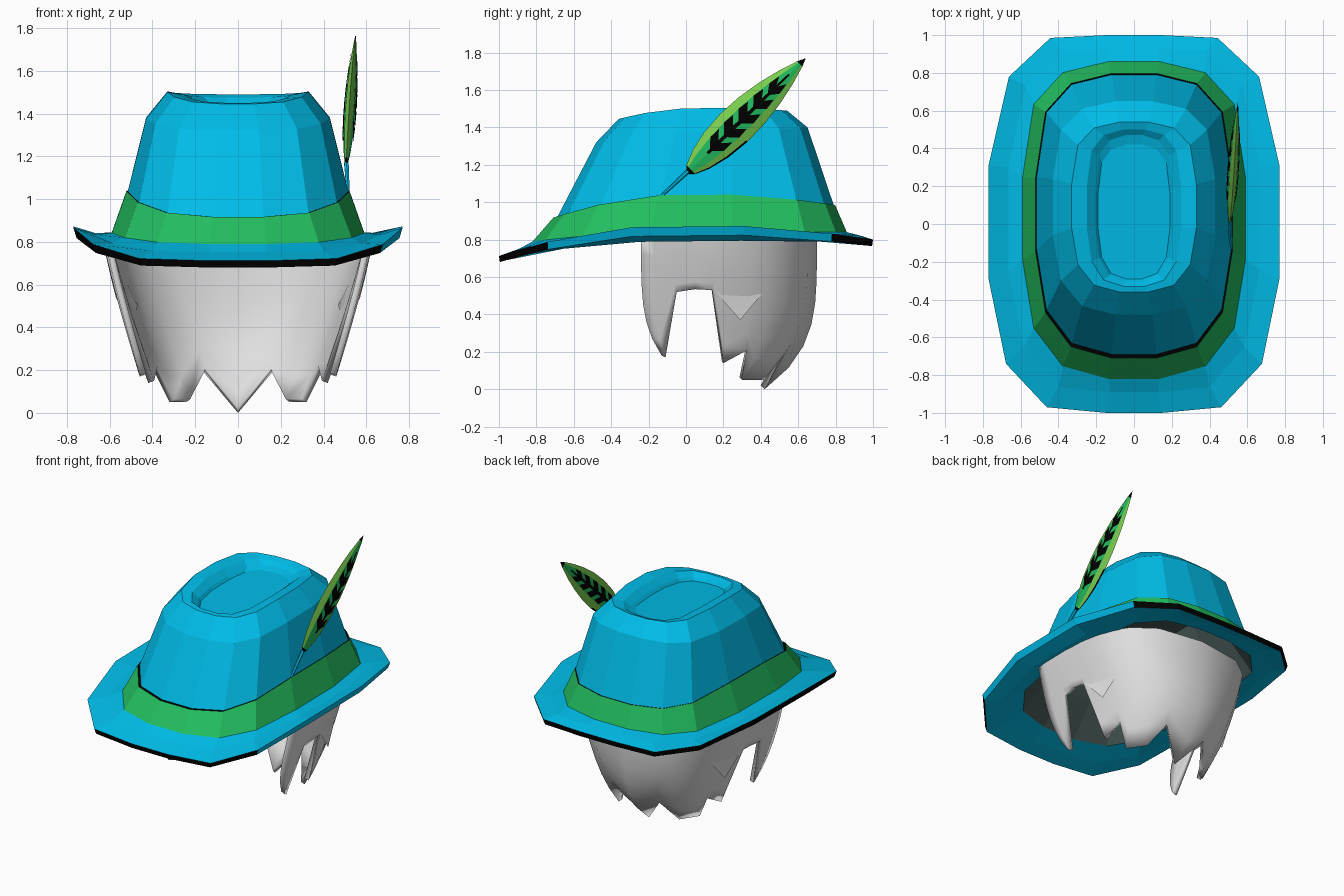
import bpy, bmesh, math
from mathutils import Vector

if "Cube" in bpy.data.objects:
    bpy.data.objects.remove(bpy.data.objects["Cube"])


def material(name, rgb):
    m = bpy.data.materials.new(name)
    m.diffuse_color = (*rgb, 1)
    m.use_nodes = True
    m.node_tree.nodes["Principled BSDF"].inputs["Base Color"].default_value = m.diffuse_color
    return m


BLUE = material("hat blue", (0.0, 0.51, 0.82))
GREEN = material("band green", (0.016, 0.51, 0.115))
LIME = material("feather light green", (0.2, 0.63, 0.08))
BLACK = material("trim black", (0.0, 0.0, 0.0))
LINING = material("lining dark grey", (0.06, 0.095, 0.09))
GREY = material("hair grey", (0.74, 0.74, 0.74))


def make(name, bm, mats, recalc=True):
    if recalc:
        bmesh.ops.recalc_face_normals(bm, faces=bm.faces)
    me = bpy.data.meshes.new(name)
    bm.to_mesh(me)
    bm.free()
    for m in mats:
        me.materials.append(m)
    ob = bpy.data.objects.new(name, me)
    bpy.context.collection.objects.link(ob)
    return ob


def smooth(ob, angle):
    bpy.context.view_layer.objects.active = ob
    ob.select_set(True)
    bpy.ops.object.shade_smooth_by_angle(angle=math.radians(angle))
    ob.select_set(False)


# Half outlines, front to back, in units of half width and half length
BRIM = [(.19, -1), (.6, -.97), (.88, -.74), (1, -.29), (1, .31), (.86, .78), (.575, .985), (.19, 1)]
CROWN = [(.23, -1), (.64, -.92), (.9, -.68), (1, -.25), (1, .27), (.9, .73), (.64, .93), (.23, 1)]


def ring(bm, shape, hw, front, back, zf, zs, zb):
    """Sixteen-sided oval whose height differs at front, side and back."""
    mid, half = (front + back) / 2, (back - front) / 2
    outline = shape + [(-x, t) for x, t in reversed(shape)]
    verts = []
    for x, t in outline:
        z = zs + ((zf if t < 0 else zb) - zs) * t * t
        verts.append(bm.verts.new((x * hw, mid + t * half, z)))
    return verts


# Hat: one closed loft from lining, over brim and band, to the dented top
# (outline, half width, front y, back y, front z, side z, back z, colour of next strip)
hat_rings = [
    (CROWN, .34, -.36, .50, 1.25, 1.30, 1.30, 4),
    (CROWN, .46, -.58, .70, .95, 1.02, .98, 4),
    (CROWN, .56, -.77, .82, .76, .80, .80, 0),
    (BRIM, .66, -.89, .92, .715, .795, .785, 0),
    (BRIM, .755, -.995, .995, .68, .83, .765, 2),
    (BRIM, .77, -1.0, 1.0, .712, .88, .80, 0),
    (BRIM, .665, -.89, .93, .752, .842, .822, 0),
    (CROWN, .59, -.82, .86, .79, .845, .84, 1),
    (CROWN, .521, -.71, .797, .917, 1.045, .985, 2),
    (CROWN, .515, -.69, .79, .917, 1.043, .984, 0),
    (CROWN, .43, -.48, .65, 1.32, 1.38, 1.40, 0),
    (CROWN, .33, -.36, .54, 1.445, 1.505, 1.49, 0),
    (CROWN, .25, -.33, .50, 1.45, 1.49, 1.475, 0),
    (CROWN, .205, -.305, .47, 1.42, 1.45, 1.45, 0),
    (CROWN, .19, -.29, .42, 1.40, 1.43, 1.435, 0),
]
EDGE = 4
bm = bmesh.new()
rows = [ring(bm, *r[:7]) for r in hat_rings]
edge_faces = []
for i in range(len(rows) - 1):
    for j in range(16):
        k = (j + 1) % 16
        f = bm.faces.new((rows[i][j], rows[i][k], rows[i + 1][k], rows[i + 1][j]))
        f.material_index = hat_rings[i][7]
        if i == EDGE:
            edge_faces.append(f)
bm.faces.new(rows[0]).material_index = 4
bm.faces.new(rows[-1]).material_index = 0
# The right-hand rim facing sideways stays blue, the rest of the rim is black
bmesh.ops.recalc_face_normals(bm, faces=bm.faces)
for f in edge_faces:
    if f.normal.x > 0 and abs(f.normal.y) < .45:
        f.material_index = 0
make("hat", bm, [BLUE, GREEN, BLACK, LIME, LINING])

# Hair: curtain around sides and back with a jagged lower edge
# (top x, top y, tip x, tip y, tip z), right half from sideburn to nape
locks = [
    (.62, -.24, .46, -.13, .18), (.63, -.17, .46, -.11, .17), (.63, -.06, .56, -.05, .52),
    (.63, .05, .57, .05, .535), (.62, .15, .555, .14, .53), (.62, .19, .42, .20, .14),
    (.59, .34, .40, .33, .21), (.55, .44, .32, .30, .05), (.48, .54, .24, .42, .05),
    (.33, .65, .16, .53, .19), (0, .70, 0, .42, 0),
]
locks += [(-a, b, -c, d, e) for a, b, c, d, e in reversed(locks[:-1])]
STEPS = 7
bm = bmesh.new()
cols = []
for tx, ty, bx, by, bz in locks:
    col = [bm.verts.new((tx * .8, ty * .85, .85))]
    for s in range(STEPS + 1):
        t = s / STEPS
        col.append(bm.verts.new((tx + (bx - tx) * t ** 1.15, ty + (by - ty) * t ** 4, .805 + (bz - .805) * t)))
    cols.append(col)
for a, b in zip(cols, cols[1:]):
    for s in range(len(a) - 1):
        bm.faces.new((a[s], a[s + 1], b[s + 1], b[s]))
hair = make("hair", bm, [GREY], recalc=False)
solid = hair.modifiers.new("thickness", 'SOLIDIFY')
solid.thickness = 0.03
solid.offset = -1
smooth(hair, 50)

# Loose side locks lying on the hair
for side in (1, -1):
    bm = bmesh.new()
    pts = [(.553, .14, .54), (.475, .44, .55), (.512, .29, .37), (.545, .27, .66), (.47, .28, .5)]
    v = [bm.verts.new((x * side, y, z)) for x, y, z in pts]
    for tri in ((0, 1, 2), (0, 1, 3), (0, 2, 4), (1, 2, 4), (0, 3, 4), (1, 3, 4)):
        bm.faces.new([v[i] for i in tri])
    smooth(make("side_lock", bm, [GREY]), 50)

# Feather: lens-shaped blade leaning back on the right side
BASE, AXIS, ACROSS = Vector((.505, 0, 1.15)), Vector((.045, .64, .62)), Vector((0, -.696, .718))


def blade(u, v, side, lift=0):
    w = .105 * max(0, math.sin(math.pi * u ** .8)) ** .8
    bulge = side * (.26 * w * (1 - v * v) + lift)
    return BASE + AXIS * u + ACROSS * (w * v) + Vector((bulge, 0, 0))


bm = bmesh.new()
us = [0, .04, .13, .25, .4, .55, .7, .83, .95, 1]
vs = [-1, -.9, -.55, 0, .55, 1]
for side in (1, -1):
    for i in range(len(us) - 1):
        for j in range(5):
            quad = [(us[i], vs[j]), (us[i + 1], vs[j]), (us[i + 1], vs[j + 1]), (us[i], vs[j + 1])]
            f = bm.faces.new([bm.verts.new(blade(u, v, side)) for u, v in quad])
            dark = i in (0, 8) or (j == 0 and i < 4)
            f.material_index = 2 if dark else (0 if j in (2, 3) else 1)
bmesh.ops.remove_doubles(bm, verts=bm.verts, dist=0.0005)
bmesh.ops.dissolve_degenerate(bm, edges=bm.edges, dist=0.0005)
make("feather", bm, [GREEN, LIME, BLACK])

# Dark midrib and barbs laid on both faces of the feather
bm = bmesh.new()
for side in (1, -1):
    strips = [[(a, -.1), (a + .1, -.1), (a + .1, .1), (a, .1)] for a in (.18, .28, .38, .48, .58, .68, .76)]
    for a in (.2, .32, .44, .56, .68):
        for s in (1, -1):
            strips.append([(a, 0), (a + .07, 0), (a + .13, s * .5), (a + .06, s * .55)])
    for quad in strips:
        vv = [bm.verts.new(blade(u, v, side, .003)) for u, v in quad]
        f = bm.faces.new(vv)
        f.normal_update()
        if f.normal.x * side < 0:
            f.normal_flip()
make("feather_veins", bm, [BLACK], recalc=False)

# Quill joining the feather to the band
start, end = Vector((.515, -.13, 1.035)), Vector((.507, .01, 1.165))
bpy.ops.mesh.primitive_cone_add(vertices=6, radius1=.008, radius2=.012, depth=(end - start).length,
                                location=(start + end) / 2)
quill = bpy.context.object
quill.name = "quill"
quill.rotation_euler = (end - start).to_track_quat('Z', 'Y').to_euler()
quill.data.materials.append(BLUE)
